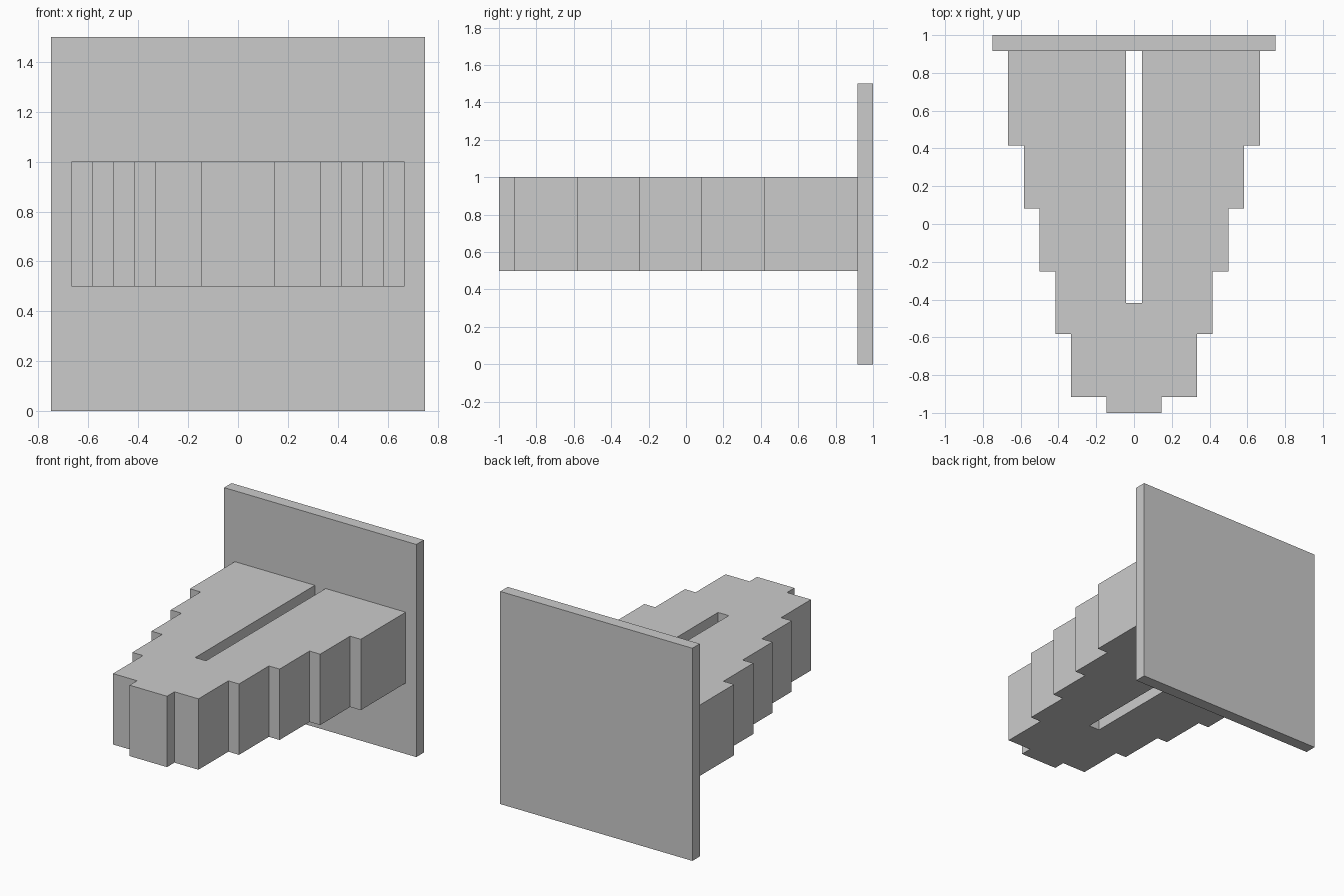
import bpy, bmesh

if "Cube" in bpy.data.objects:
    bpy.data.objects.remove(bpy.data.objects["Cube"])


def prism(name, outline, z0, z1):
    """Extrude a closed xy outline from z0 up to z1."""
    bm = bmesh.new()
    face = bm.faces.new([bm.verts.new((x, y, z0)) for x, y in outline])
    top = bmesh.ops.extrude_face_region(bm, geom=[face])["geom"]
    verts = [v for v in top if isinstance(v, bmesh.types.BMVert)]
    bmesh.ops.translate(bm, verts=verts, vec=(0, 0, z1 - z0))
    bmesh.ops.recalc_face_normals(bm, faces=bm.faces)
    mesh = bpy.data.meshes.new(name)
    bm.to_mesh(mesh)
    bm.free()
    obj = bpy.data.objects.new(name, mesh)
    bpy.context.collection.objects.link(obj)
    return obj


BACK = 0.917   # y where the body meets the plate

# Upright square back plate
prism("back_plate", [(-0.75, BACK), (0.75, BACK), (0.75, 1), (-0.75, 1)], 0, 1.5)

# Stepped right half: narrow nose, then five widening steps
right = [(0.146, -1), (0.146, -BACK)]
y = -BACK
for i in range(5):
    half_width = (4 + i) / 12
    y_end = BACK if i == 4 else y + 1 / 3
    right += [(half_width, y), (half_width, y_end)]
    y = y_end

# Central slot, open towards the plate
right += [(0.042, BACK), (0.042, -0.417)]

# Mirror the half outline and extrude the stepped body
left = [(-x, y) for x, y in reversed(right)]
prism("stepped_body", right + left, 0.5, 1.0)
